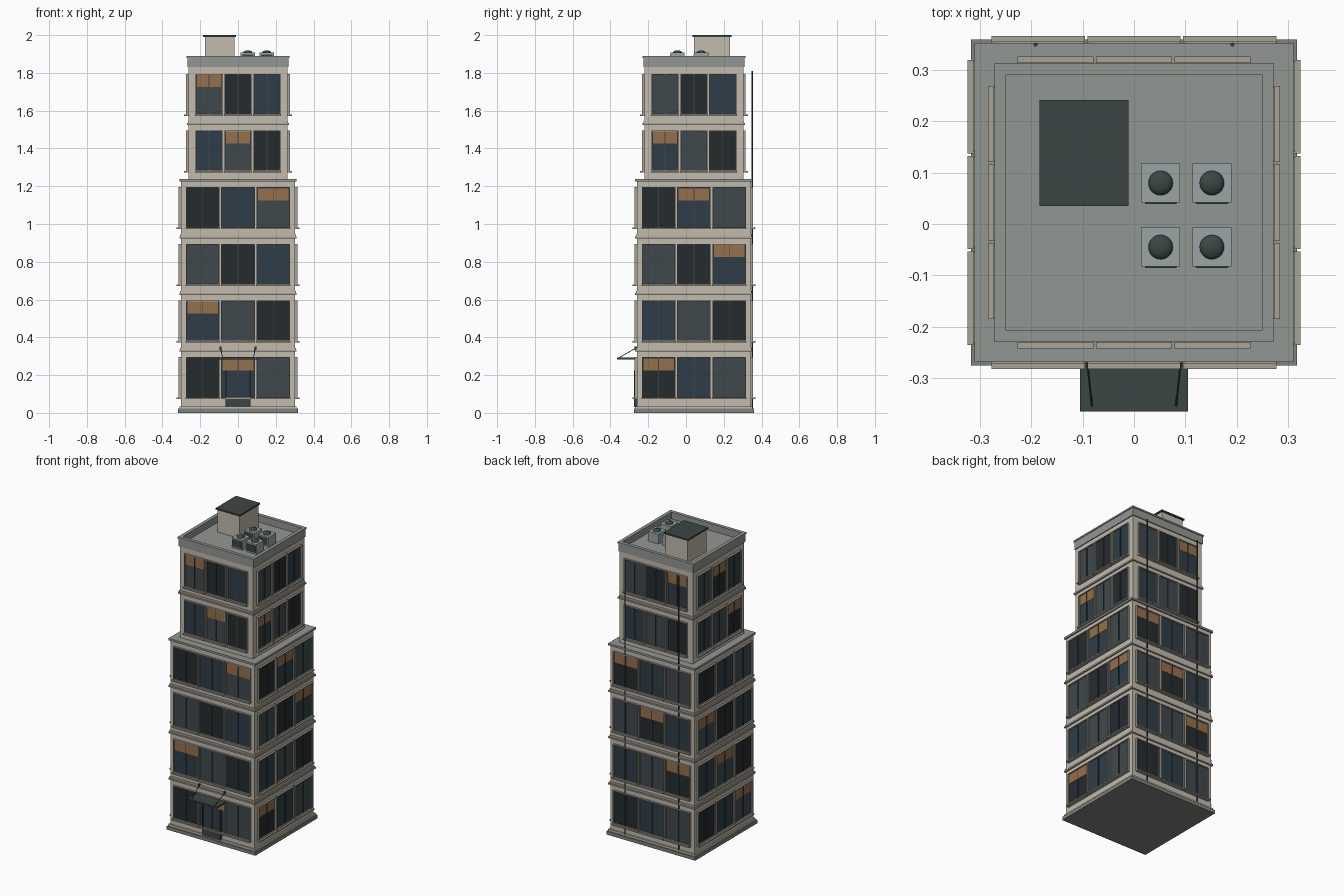
import bpy, bmesh, math
from mathutils import Matrix, Vector

if "Cube" in bpy.data.objects:
    bpy.data.objects.remove(bpy.data.objects["Cube"])

CY = 0.042                      # the tower sits slightly behind the origin
COLORS = {
    "wall": (0.54, 0.50, 0.42), "trim": (0.40, 0.37, 0.31), "grey": (0.29, 0.31, 0.29),
    "dark": (0.045, 0.06, 0.06), "glass0": (0.018, 0.025, 0.028), "glass1": (0.028, 0.048, 0.065),
    "glass2": (0.05, 0.066, 0.075), "blind": (0.30, 0.16, 0.07), "unit": (0.33, 0.38, 0.38),
    "base": (0.22, 0.22, 0.20),
}
mats = {}
for n, c in COLORS.items():
    mats[n] = bpy.data.materials.new(n)
    mats[n].diffuse_color = (*c, 1)

parts = {}


def part(name, mat):
    if name not in parts:
        parts[name] = (bmesh.new(), mat)
    return parts[name][0]


def box(name, mat, x0, x1, y0, y1, z0, z1, side=None):
    """Box between limits; with side, limits are facade-local and turned by quarter turns."""
    m = Matrix.Translation(((x0 + x1) / 2, (y0 + y1) / 2, (z0 + z1) / 2)) \
        @ Matrix.Diagonal((x1 - x0, y1 - y0, z1 - z0, 1))
    if side is not None:
        m = Matrix.Translation((0, CY, 0)) @ Matrix.Rotation(side * math.pi / 2, 4, 'Z') @ m
    bmesh.ops.create_cube(part(name, mat), size=1, matrix=m)


def slab(name, mat, half, z0, z1):
    box(name, mat, -half, half, CY - half, CY + half, z0, z1)


def rod(name, mat, a, b, r, sides=8):
    a, b = Vector(a), Vector(b)
    d = b - a
    m = Matrix.Translation((a + b) / 2) @ d.to_track_quat('Z', 'Y').to_matrix().to_4x4()
    bmesh.ops.create_cone(part(name, mat), cap_ends=True, segments=sides,
                          radius1=r, radius2=r, depth=d.length, matrix=m)


# plinth, two stacked volumes, setback cornice
slab("plinth", "base", 0.318, 0, 0.022)
slab("plinth_step", "wall", 0.311, 0.022, 0.035)
slab("lower_walls", "wall", 0.302, 0.035, 1.225)
slab("setback_cornice", "grey", 0.311, 1.225, 1.238)
slab("upper_walls", "wall", 0.262, 1.238, 1.84)

# floor bands
for z, h in ((0.33, 0.302), (0.63, 0.302), (0.93, 0.302), (1.53, 0.262)):
    slab("floor_bands", "trim", h + 0.009, z - 0.006, z + 0.004)
    slab("floor_band_caps", "wall", h + 0.004, z + 0.004, z + 0.014)


# one window bay: frame, mullion, glass, sill and optional blind
def window(floor, i, side):
    half, w, pitch = (0.302, 0.168, 0.187) if floor < 4 else (0.262, 0.134, 0.153)
    c = (i - 1) * pitch
    a, b = c - w / 2, c + w / 2
    z0 = 0.085 + 0.3 * floor
    z1 = z0 + 0.205
    y, f = -half, 0.005
    tint = (floor + i) % 3
    box(f"glass_tint_{tint}", f"glass{tint}", a, b, y - 0.004, y + 0.005, z0, z1, side)
    for p, q in ((a - f, a), (b, b + f)):
        box("window_frames", "trim", p, q, y - 0.012, y + 0.004, z0 - f, z1 + f, side)
    for p, q in ((z0 - f, z0), (z1, z1 + f)):
        box("window_frames", "trim", a, b, y - 0.012, y + 0.004, p, q, side)
    box("window_mullions", "dark", c - 0.002, c + 0.002, y - 0.009, y, z0, z1, side)
    box("window_sills", "trim", a - 0.007, b + 0.007, y - 0.023, y, z0 - 0.012, z0 - 0.004, side)
    if (floor + i + side) % 4 == 1:
        box("blinds", "blind", a + 0.003, b - 0.003, y - 0.006, y, z1 - 0.065, z1 - 0.001, side)


for floor in range(6):
    for side in range(4):
        for i in range(3):
            window(floor, i, side)

# roof parapet with a lower deck inside
slab("roof_deck", "grey", 0.262, 1.83, 1.843)
for side in range(4):
    box("parapet", "grey", -0.268, 0.254, -0.268, -0.254, 1.83, 1.88, side)
    box("parapet_cap", "grey", -0.272, 0.250, -0.272, -0.250, 1.88, 1.89, side)

# stair house on the roof
box("stair_house", "wall", -0.176, -0.018, 0.043, 0.234, 1.84, 1.99)
box("stair_house_roof", "dark", -0.184, -0.011, 0.035, 0.242, 1.99, 2.0)

# four cooling units with a fan dome and a front grille
for x in (0.052, 0.152):
    for y in (0.08, -0.045):
        box("cooling_units", "unit", x - 0.038, x + 0.038, y - 0.038, y + 0.038, 1.843, 1.907)
        box("cooling_grilles", "dark", x - 0.031, x + 0.031, y - 0.041, y - 0.037, 1.852, 1.897)
        bmesh.ops.create_uvsphere(
            part("cooling_fans", "dark"), u_segments=20, v_segments=10, radius=0.024,
            matrix=Matrix.Translation((x, y, 1.907)) @ Matrix.Diagonal((1, 1, 0.5, 1)))

# entrance door, canopy and tie rods
box("door", "dark", -0.063, 0.063, -0.2755, -0.255, 0.03, 0.083)
for s in (-1, 1):
    box("door_frame", "dark", s * 0.064 - 0.003, s * 0.064 + 0.003, -0.274, -0.255, 0.03, 0.225)
    rod("canopy_rods", "dark", (s * 0.092, -0.262, 0.345), (s * 0.082, -0.355, 0.292), 0.002)
    box("rod_plates", "dark", s * 0.092 - 0.005, s * 0.092 + 0.005, -0.272, -0.258, 0.334, 0.352)
box("canopy", "dark", -0.105, 0.105, -0.366, -0.26, 0.283, 0.292)

# rear drain pipes
for x in (-0.192, 0.192):
    rod("drain_pipes", "dark", (x, 0.350, 0.02), (x, 0.350, 1.81), 0.004)

for name, (bm, mat) in parts.items():
    me = bpy.data.meshes.new(name)
    bm.to_mesh(me)
    bm.free()
    me.materials.append(mats[mat])
    ob = bpy.data.objects.new(name, me)
    bpy.context.collection.objects.link(ob)
    if name in ("cooling_fans", "drain_pipes"):
        bpy.context.view_layer.objects.active = ob
        ob.select_set(True)
        bpy.ops.object.shade_smooth_by_angle()
        ob.select_set(False)

for m in bpy.data.materials:
    if m.users and not m.is_grease_pencil:
        m.use_nodes = True
        m.node_tree.nodes["Principled BSDF"].inputs["Base Color"].default_value = m.diffuse_color
